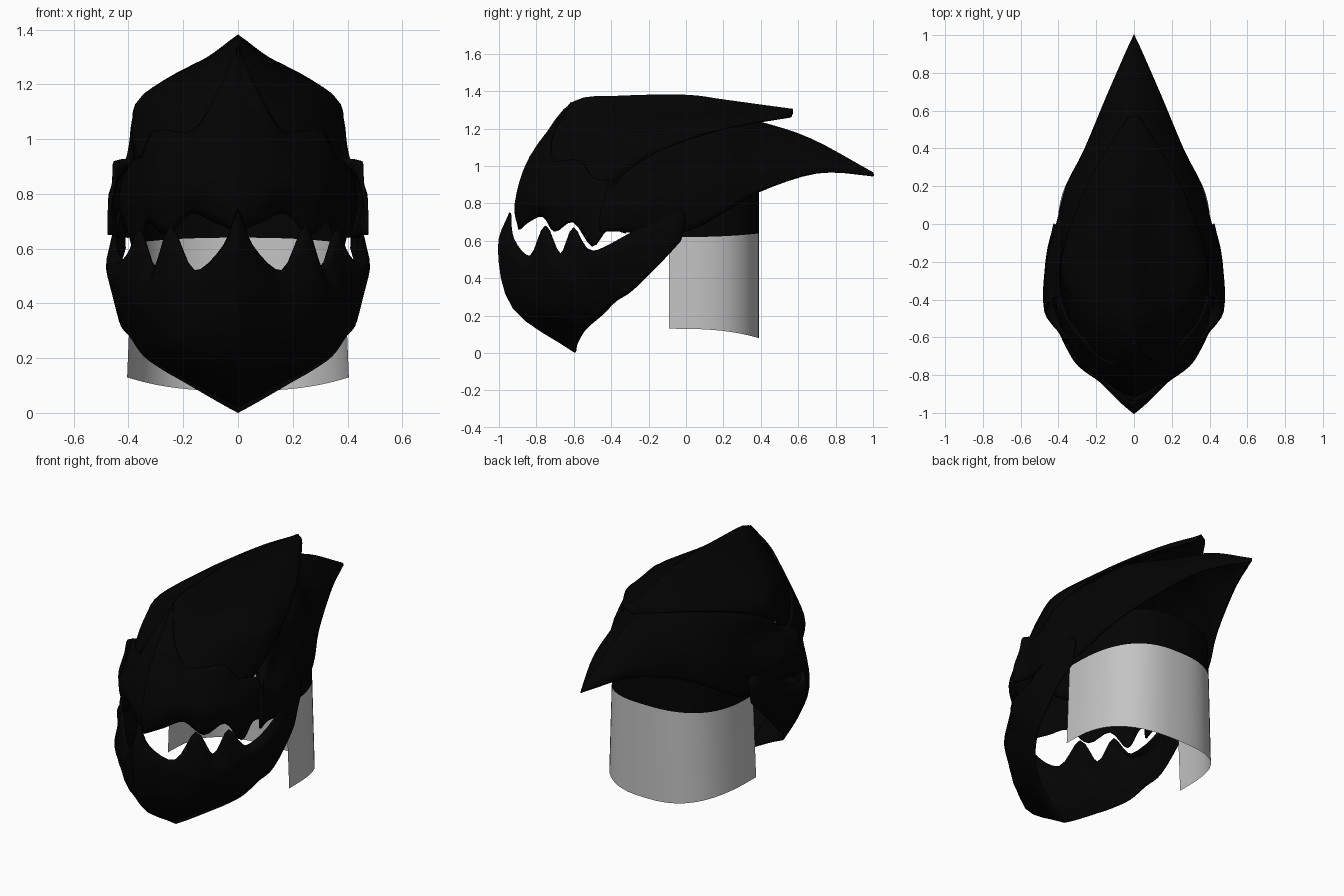
import bpy
import bmesh
import math
from mathutils import Vector

old = bpy.data.objects.get("Cube")
if old:
    bpy.data.objects.remove(old, do_unlink=True)


def make_material(name, value):
    material = bpy.data.materials.new(name)
    colour = (value, value, value, 1)
    material.diffuse_color = colour
    material.use_nodes = True
    shader = material.node_tree.nodes["Principled BSDF"]
    shader.inputs["Base Color"].default_value = colour
    shader.inputs["Roughness"].default_value = 0.8
    return material


black = make_material("black shell", 0.001)
grey = make_material("grey cloth", 0.55)


def smooth_chain(points, steps):
    """Catmull-Rom samples through a chain of points."""
    points = [Vector(p) for p in points]
    padded = [points[0] * 2 - points[1]] + points + [points[-1] * 2 - points[-2]]
    samples = []
    for a, b, c, d in zip(padded, padded[1:], padded[2:], padded[3:]):
        for step in range(steps):
            t = step / steps
            samples.append(b + (c - a) * (t / 2)
                           + (a * 2 - b * 5 + c * 4 - d) * (t * t / 2)
                           + (b * 3 - a - c * 3 + d) * (t ** 3 / 2))
    return samples + [points[-1]]


def add_grid(bm, rows):
    """Skin a rectangular grid of positions with quads."""
    verts = [[bm.verts.new(p) for p in row] for row in rows]
    for low, high in zip(verts, verts[1:]):
        for a, b, c, d in zip(low, low[1:], high[1:], high):
            bm.faces.new((a, b, c, d))


def finish(name, bm, material):
    """Turn the surface into an object with crisp creases."""
    bmesh.ops.remove_doubles(bm, verts=bm.verts, dist=0.0005)
    bmesh.ops.recalc_face_normals(bm, faces=bm.faces)
    mesh = bpy.data.meshes.new(name)
    bm.to_mesh(mesh)
    bm.free()
    mesh.materials.append(material)
    surface = bpy.data.objects.new(name, mesh)
    bpy.context.collection.objects.link(surface)
    bpy.ops.object.select_all(action="DESELECT")
    surface.select_set(True)
    bpy.context.view_layer.objects.active = surface
    bpy.ops.object.shade_smooth_by_angle(angle=math.radians(35))
    return surface


def ribbed_shell(name, ribs, steps=4, thickness=0.012):
    """Loft a mirrored shell across ribs, each a short chain of points."""
    dense = [smooth_chain(rib, steps) for rib in ribs]
    columns = [smooth_chain(column, steps) for column in zip(*dense)]
    bm = bmesh.new()
    for side in (1, -1):
        add_grid(bm, [[(side * max(p.x, 0), p.y, p.z) for p in column]
                      for column in columns])
    solid = finish(name, bm, black).modifiers.new("thickness", "SOLIDIFY")
    solid.thickness = thickness
    solid.offset = 0


# Crest: ribs run from the ridge down to the side, brow to tail
ribbed_shell("crest", [
    [(0, -.86, .95), (.1, -.8, .93), (.2, -.74, .9), (.3, -.62, .85)],
    [(0, -.77, 1.13), (.13, -.7, 1.08), (.26, -.6, 1.02), (.36, -.45, .87)],
    [(0, -.6, 1.34), (.14, -.52, 1.23), (.3, -.44, 1.12), (.38, -.36, .94)],
    [(0, -.35, 1.37), (.14, -.3, 1.27), (.35, -.24, 1.15), (.385, -.2, 1.05)],
    [(0, 0, 1.375), (.1, 0, 1.3), (.25, 0, 1.22), (.33, 0, 1.14)],
    [(0, .2, 1.35), (.09, .2, 1.3), (.18, .2, 1.25), (.25, .2, 1.2)],
    [(0, .42, 1.32), (.05, .41, 1.3), (.11, .39, 1.27), (.16, .36, 1.23)],
    [(0, .57, 1.3), (.01, .57, 1.29), (.02, .57, 1.28), (.03, .56, 1.26)],
])

# Face mask: ribs run from its pointed top edge down to the toothed lip
ribbed_shell("face_mask", [
    [(0, -.61, 1.34), (0, -.83, 1.05), (0, -.91, .8), (0, -.89, .66)],
    [(.07, -.71, 1.18), (.09, -.8, 1), (.09, -.87, .82), (.09, -.84, .7)],
    [(.16, -.71, 1.03), (.18, -.77, .92), (.19, -.8, .82), (.17, -.76, .73)],
    [(.3, -.57, 1.03), (.29, -.65, .92), (.3, -.7, .8), (.26, -.7, .65)],
    [(.35, -.5, .94), (.36, -.55, .85), (.36, -.58, .78), (.33, -.6, .7)],
    [(.38, -.42, .92), (.4, -.44, .85), (.4, -.46, .72), (.37, -.5, .57)],
    [(.39, -.37, .91), (.41, -.38, .85), (.42, -.4, .75), (.39, -.42, .66)],
    [(.39, -.3, .91), (.42, -.3, .85), (.43, -.31, .75), (.4, -.32, .64)],
])

# Rear shell: ribs run from under the crest to the lower rim, cheek to tail
ribbed_shell("rear_shell", [
    [(.4, -.38, .9), (.45, -.41, .92), (.455, -.43, .84), (.47, -.46, .74), (.47, -.46, .65)],
    [(.3, -.3, 1), (.385, -.35, .92), (.43, -.36, .88), (.46, -.36, .78), (.44, -.35, .65)],
    [(.2, -.2, 1.2), (.37, -.2, 1.07), (.39, -.2, .94), (.465, -.23, .8), (.44, -.22, .64)],
    [(0, 0, 1.28), (.3, 0, 1.14), (.37, 0, .98), (.405, 0, .83), (.4, 0, .65)],
    [(0, .2, 1.27), (.22, .2, 1.19), (.31, .2, 1.05), (.35, .2, .9), (.355, .2, .75)],
    [(0, .4, 1.23), (.11, .4, 1.17), (.2, .39, 1.07), (.25, .39, .96), (.26, .39, .86)],
    [(0, .67, 1.14), (.05, .67, 1.11), (.1, .68, 1.06), (.13, .69, 1.01), (.13, .7, .96)],
    [(0, 1, .96), (0, 1, .957), (0, 1, .954), (0, 1, .95), (0, .99, .95)],
])

# Jaw: ribs run from the fanged upper edge to the lower rim, chin to hinge
ribbed_shell("jaw", [
    [(0, -.94, .75), (0, -1, .56), (0, -.92, .24), (0, -.59, .005)],
    [(.05, -.92, .61), (.08, -.93, .5), (.1, -.84, .24), (.08, -.58, .05)],
    [(.16, -.83, .52), (.18, -.83, .42), (.2, -.76, .24), (.2, -.54, .12)],
    [(.245, -.75, .68), (.29, -.75, .45), (.29, -.66, .28), (.27, -.5, .16)],
    [(.3, -.67, .53), (.35, -.66, .42), (.35, -.56, .3), (.34, -.44, .21)],
    [(.36, -.6, .67), (.4, -.56, .47), (.4, -.47, .35), (.39, -.37, .28)],
    [(.4, -.51, .54), (.47, -.46, .53), (.45, -.38, .42), (.43, -.28, .34)],
    [(.45, -.3, .64), (.465, -.25, .6), (.46, -.18, .53), (.44, -.12, .5)],
    [(.415, -.06, .79), (.42, -.01, .75), (.42, 0, .7), (.415, -.03, .6)],
])


def neck_arc(height, back_height, width, count=32):
    """Rounded horseshoe, open at the front, sloping towards the back."""
    centre, depth, power = -0.06, 0.45, 0.77
    arc = [(width, -0.09, height)]
    for i in range(count + 1):
        angle = math.pi * i / count
        x, y = math.cos(angle), math.sin(angle)
        arc.append((math.copysign(abs(x) ** power, x) * width,
                    centre + depth * y ** power,
                    height + (back_height - height) * y * y))
    return arc + [(-width, -0.09, height)]


# Neck band and the cloth curtain below it, which widens downwards
for name, material, arcs in (
        ("neck_band", black, [neck_arc(.62, .64, .385), neck_arc(.84, .86, .375)]),
        ("neck_curtain", grey, [neck_arc(.13, .08, .405), neck_arc(.62, .64, .385)])):
    sheet = bmesh.new()
    add_grid(sheet, arcs)
    finish(name, sheet, material)
